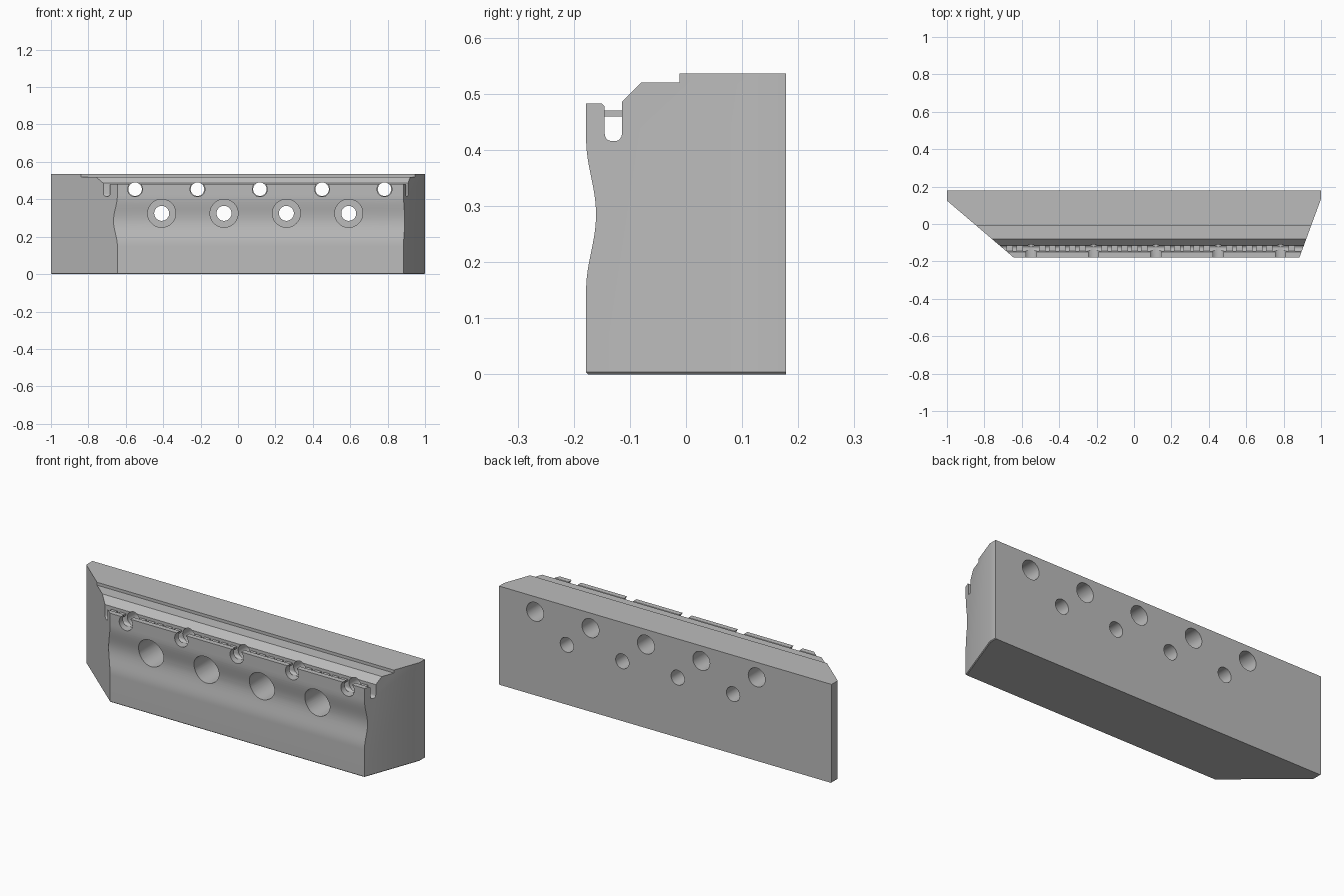
import bpy, bmesh, math
from mathutils import Vector

if "Cube" in bpy.data.objects:
    bpy.data.objects.remove(bpy.data.objects["Cube"])

grey = bpy.data.materials.new("machined_grey")
grey.use_nodes = True
colour = (0.5, 0.5, 0.5, 1)
grey.diffuse_color = colour
grey.node_tree.nodes["Principled BSDF"].inputs["Base Color"].default_value = colour


def make_object(name, bm):
    bmesh.ops.recalc_face_normals(bm, faces=bm.faces)
    mesh = bpy.data.meshes.new(name)
    bm.to_mesh(mesh)
    bm.free()
    mesh.materials.append(grey)
    obj = bpy.data.objects.new(name, mesh)
    bpy.context.collection.objects.link(obj)
    return obj


def stepped_bore(bm, x, z, steps):
    """Add a turned cutter along y; steps are (y, radius) pairs."""
    n = 48
    rings = []
    for y, r in steps:
        rings.append([bm.verts.new((x + r * math.cos(math.tau * i / n), y,
                                    z + r * math.sin(math.tau * i / n)))
                      for i in range(n)])
    for a, b in zip(rings, rings[1:]):
        for i in range(n):
            j = (i + 1) % n
            bm.faces.new((a[i], a[j], b[j], b[i]))
    bm.faces.new(rings[0])
    bm.faces.new(rings[-1])


# Cross-section: stepped top, sloped shoulder, round-bottomed slot, lip, hollowed front
profile = [(0.178, 0), (0.178, 0.536), (-0.012, 0.536), (-0.012, 0.52),
           (-0.08, 0.52), (-0.114, 0.486)]
for i in range(9):
    a = math.pi * i / 8
    c = abs(math.cos(a)) ** 0.7 * math.copysign(1, math.cos(a))
    profile.append((-0.1295 + 0.0155 * c, 0.43 - 0.0145 * math.sin(a)))
profile += [(-0.145, 0.478), (-0.15, 0.483), (-0.178, 0.483)]
for i in range(25):
    t = i / 24
    profile.append((-0.178 + 0.0088 * (1 - math.cos(math.tau * t)), 0.42 - 0.27 * t))
profile.append((-0.178, 0))

# Body: extruded section, trimmed by the two slanted ends
bm = bmesh.new()
face = bm.faces.new([bm.verts.new((-1, y, z)) for y, z in profile])
ext = bmesh.ops.extrude_face_region(bm, geom=[face])
bmesh.ops.translate(bm, vec=(2, 0, 0),
                    verts=[v for v in ext["geom"] if isinstance(v, bmesh.types.BMVert)])
bmesh.ops.recalc_face_normals(bm, faces=bm.faces)
for p, q, side in (((-1, 0.125), (-0.645, -0.178), -1), ((1, 0.135), (0.885, -0.178), 1)):
    d = Vector((q[0] - p[0], q[1] - p[1], 0))
    normal = Vector((-d.y, d.x, 0)).normalized()
    if normal.x * side < 0:
        normal.negate()
    bmesh.ops.bisect_plane(bm, geom=bm.verts[:] + bm.edges[:] + bm.faces[:],
                           plane_co=(p[0], p[1], 0), plane_no=normal, clear_outer=True)
    bmesh.ops.holes_fill(bm, edges=[e for e in bm.edges if e.is_boundary])
# Fine chamfer along the bottom edge, except the back
rim = [e for e in bm.edges if all(v.co.z < 0.001 for v in e.verts)
       and not all(v.co.y > 0.17 for v in e.verts)]
bmesh.ops.bevel(bm, geom=rim, offset=0.004, segments=1, affect='EDGES', profile=0.5)
body = make_object("jaw_body", bm)

# Cutter: clamp holes through the lip, and counterbored mounting holes below
hole_x = [-0.55 + i / 3 for i in range(5)]
bm = bmesh.new()
for x in hole_x:
    stepped_bore(bm, x, 0.454, [(-0.3, 0.04), (-0.13, 0.04), (-0.13, 0.036),
                                (0.03, 0.036), (0.03, 0.051), (0.3, 0.051)])
for i in range(4):
    stepped_bore(bm, -0.408 + i / 3, 0.325, [(-0.3, 0.075), (0.05, 0.075),
                                             (0.05, 0.04), (0.3, 0.04)])
cutter = make_object("hole_cutter", bm)
cutter.hide_render = True

mod = body.modifiers.new("holes", 'BOOLEAN')
mod.operation = 'DIFFERENCE'
mod.solver = 'EXACT'
mod.object = cutter
bpy.context.view_layer.objects.active = body
bpy.ops.object.select_all(action='DESELECT')
body.select_set(True)
bpy.ops.object.modifier_apply(modifier=mod.name)
bpy.data.objects.remove(cutter)
bpy.ops.object.shade_smooth_by_angle(angle=math.radians(30))

# Small rungs bridging the slot between the clamp holes
bm = bmesh.new()
for seg in range(6):
    for k in range(-2, 3):
        x = hole_x[0] + (seg - 0.5) / 3 + k * 0.053
        if -0.68 < x < 0.88:
            cube = bmesh.ops.create_cube(bm, size=1)
            bmesh.ops.scale(bm, verts=cube["verts"], vec=(0.035, 0.033, 0.01))
            bmesh.ops.translate(bm, verts=cube["verts"], vec=(x, -0.1295, 0.465))
make_object("slot_rungs", bm)
